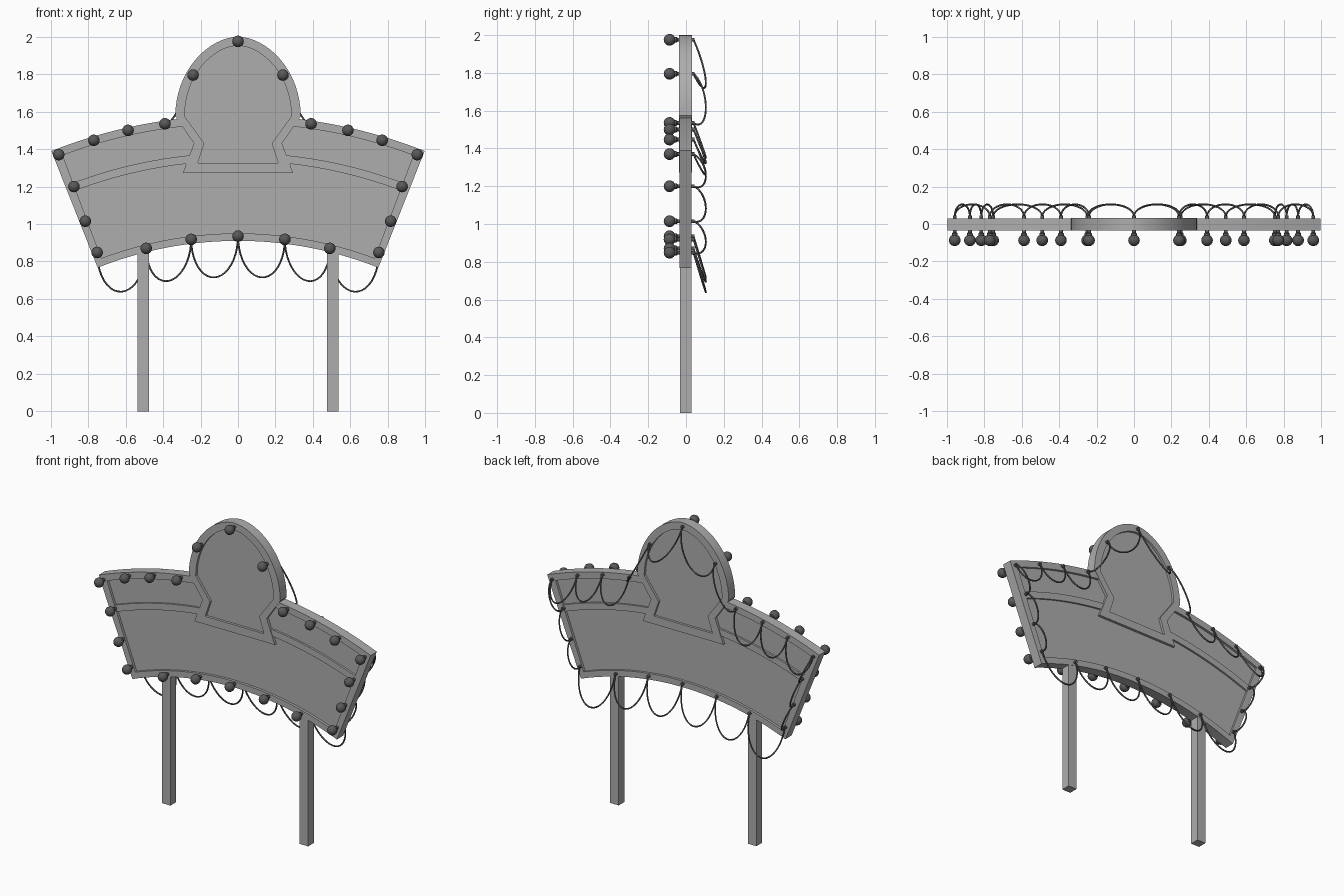
import bpy, bmesh, math
from mathutils import Vector

cube = bpy.data.objects.get("Cube")
if cube:
    bpy.data.objects.remove(cube)


def material(name, value):
    m = bpy.data.materials.new(name)
    m.use_nodes = True
    m.diffuse_color = (value, value, value, 1)
    m.node_tree.nodes["Principled BSDF"].inputs["Base Color"].default_value = (value, value, value, 1)
    return m


BOARD = material("light grey", 0.42)
DARK = material("dark grey", 0.1)


def finish(name, bm, mat, angle=30):
    bmesh.ops.recalc_face_normals(bm, faces=bm.faces)
    me = bpy.data.meshes.new(name)
    bm.to_mesh(me)
    bm.free()
    me.materials.append(mat)
    ob = bpy.data.objects.new(name, me)
    bpy.context.collection.objects.link(ob)
    bpy.ops.object.select_all(action='DESELECT')
    ob.select_set(True)
    bpy.context.view_layer.objects.active = ob
    bpy.ops.object.shade_smooth_by_angle(angle=math.radians(angle))
    return ob


def prism(name, outline, y0, y1, mat):
    """Solid with an x-z outline, running from y0 to y1."""
    bm = bmesh.new()
    a, b = [[bm.verts.new((x, y, z)) for x, z in outline] for y in (y0, y1)]
    bm.faces.new(a)
    bm.faces.new(b)
    for i in range(len(a)):
        j = (i + 1) % len(a)
        bm.faces.new((a[i], a[j], b[j], b[i]))
    return finish(name, bm, mat)


def ribbon(name, outer, inner, y0, y1, mat, closed=False):
    """Square-section moulding between two matching x-z paths."""
    bm = bmesh.new()
    rings = [[bm.verts.new(p) for p in ((o[0], y0, o[1]), (o[0], y1, o[1]),
                                        (i[0], y1, i[1]), (i[0], y0, i[1]))]
             for o, i in zip(outer, inner)]
    pairs = list(zip(rings, rings[1:]))
    if closed:
        pairs.append((rings[-1], rings[0]))
    else:
        bm.faces.new(rings[0])
        bm.faces.new(rings[-1])
    for p, q in pairs:
        for k in range(4):
            n = (k + 1) % 4
            bm.faces.new((p[k], p[n], q[n], q[k]))
    return finish(name, bm, mat)


# Arched board, laid out around a centre below the ground
CENTRE, SPREAD = -1.12, 0.378
FRONT, BACK = -0.035, 0.03


def arc(r, a0, a1, n=24):
    return [(r * math.sin(a), CENTRE + r * math.cos(a))
            for a in (a0 + (a1 - a0) * i / n for i in range(n + 1))]


def frame_path(top, bottom, half):
    gap = 0.107
    return arc(top, gap, half) + arc(bottom, half, -half, 40) + arc(top, -half, -gap)


ribbon("board_frame", frame_path(2.70, 2.03, SPREAD), frame_path(2.657, 2.07, SPREAD - 0.018),
       FRONT, BACK, BOARD)
prism("board_panel", arc(2.66, -SPREAD + 0.015, SPREAD - 0.015, 40)
      + arc(2.05, SPREAD - 0.015, -SPREAD + 0.015, 40), -0.018, 0.014, BOARD)
for side, label in ((1, "left"), (-1, "right")):
    ends = side * 0.095, side * (SPREAD - 0.012)
    ribbon(label + "_middle_rail", arc(2.50, *ends), arc(2.457, *ends), FRONT + 0.004, BACK - 0.004, BOARD)


# Arched plaque with a flared foot
def plaque_path(foot, foot_z, neck, wide, top):
    base, n = 1.575, 16
    right = [(foot, foot_z), (neck, 1.43)]
    for i in range(n):
        a = math.pi / 2 * i / n
        right.append((wide * math.cos(a) ** 1.1, base + (top - base) * math.sin(a)))
    return right + [(0, top)] + [(-x, z) for x, z in reversed(right)]


plaque_inner = plaque_path(0.215, 1.325, 0.18, 0.285, 1.952)
ribbon("plaque_frame", plaque_path(0.295, 1.272, 0.235, 0.335, 2.0), plaque_inner,
       FRONT - 0.001, BACK + 0.001, BOARD, True)
prism("plaque_panel", plaque_inner, -0.0195, 0.0155, BOARD)

# Posts
for side, label in ((1, "left"), (-1, "right")):
    xs = [side * x for x in (0.474, 0.536)]
    prism(label + "_post", [(xs[0], 0), (xs[1], 0), (xs[1], 0.855), (xs[0], 0.855)],
          -0.031, 0.028, BOARD)

# Bulbs: one turned profile shared by all of them
half = [(0.24, 1.795), (0.39, 1.535), (0.587, 1.5), (0.77, 1.447), (0.957, 1.37),
        (0.876, 1.2), (0.815, 1.015), (0.752, 0.848), (0.49, 0.87), (0.25, 0.918)]
spots = [(0, 1.975)] + half + [(0, 0.935)] + [(-x, z) for x, z in reversed(half)]

profile = [(0, 0.045), (0.01, 0.045), (0.01, -0.045), (0.015, -0.05)]
profile += [(0.031 * math.sin(a), -0.087 + 0.031 * math.cos(a))
            for a in (math.radians(30 + 15 * i) for i in range(11))]
bm = bmesh.new()
verts = [bm.verts.new((r, y, 0)) for r, y in profile]
edges = [bm.edges.new(e) for e in zip(verts, verts[1:])]
bmesh.ops.spin(bm, geom=verts + edges, cent=(0, 0, 0), axis=(0, 1, 0),
               angle=2 * math.pi, steps=16, use_merge=True)
bmesh.ops.remove_doubles(bm, verts=bm.verts, dist=0.0001)
first = finish("bulb", bm, DARK, 40)
for i, (x, z) in enumerate(spots):
    ob = first
    if i:
        ob = bpy.data.objects.new("bulb", first.data)
        bpy.context.collection.objects.link(ob)
    ob.location = (x, 0, z)

# Cord drooping behind the board from bulb to bulb
cord = bpy.data.curves.new("cord", 'CURVE')
cord.dimensions = '3D'
cord.bevel_depth = 0.005
cord.bevel_resolution = 1
cord.use_fill_caps = True
cord.materials.append(DARK)
for p, q in zip(spots, spots[1:] + spots[:1]):
    a, b = Vector((p[0], 0.04, p[1])), Vector((q[0], 0.04, q[1]))
    span = (b - a).length
    level = abs(b.x - a.x) / span
    sag = 0.02 + 0.77 * span * level ** 3
    steps = 20
    line = cord.splines.new('POLY')
    line.points.add(steps)
    for i, pt in enumerate(line.points):
        angle = math.pi * i / steps
        pos = a.lerp(b, (1 - math.cos(angle)) / 2)
        bulge = math.sin(angle)
        pt.co = (pos.x, pos.y + 0.065 * bulge, pos.z - sag * bulge, 1)
    line.use_smooth = True
bpy.context.collection.objects.link(bpy.data.objects.new("cord", cord))
